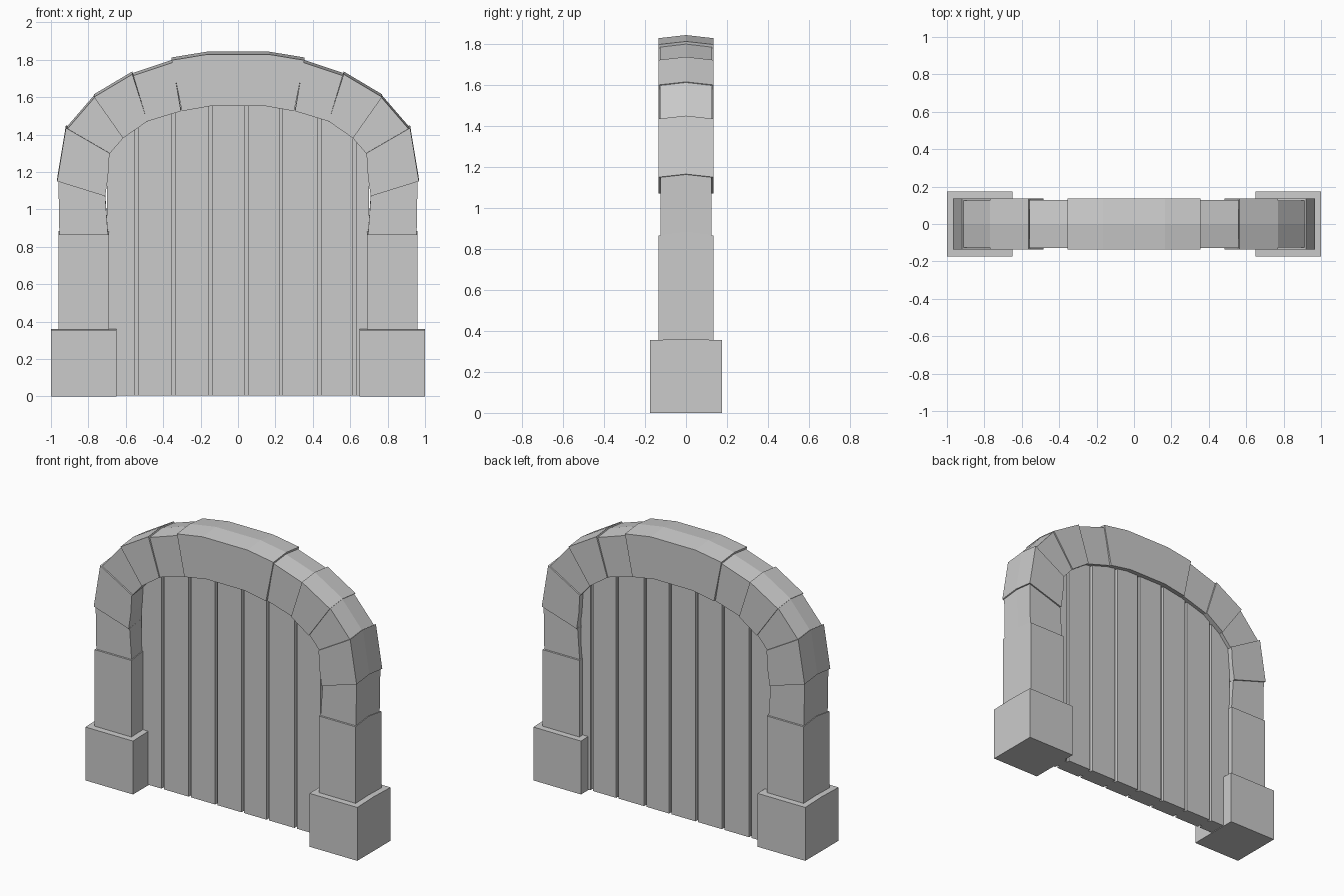
import bpy, bmesh

if "Cube" in bpy.data.objects:
    bpy.data.objects.remove(bpy.data.objects["Cube"])


def prism(name, pts, y0, y1, rise=0.0, mirror=False):
    """Extrude an x/z outline along y; the middle section is lifted to form a ridge."""
    sections = [(y0, 0), ((y0 + y1) / 2, rise), (y1, 0)] if rise else [(y0, 0), (y1, 0)]
    bm = bmesh.new()
    rings = [[bm.verts.new((x, y, z + (dz if z > 0 else 0))) for x, z in pts]
             for y, dz in sections]
    n = len(pts)
    for a, b in zip(rings, rings[1:]):
        for i in range(n):
            j = (i + 1) % n
            bm.faces.new((a[i], a[j], b[j], b[i]))
    bm.faces.new(rings[0])
    bm.faces.new(rings[-1])
    bmesh.ops.recalc_face_normals(bm, faces=bm.faces)
    mesh = bpy.data.meshes.new(name)
    bm.to_mesh(mesh)
    bm.free()
    ob = bpy.data.objects.new(name, mesh)
    bpy.context.collection.objects.link(ob)
    if mirror:
        m = ob.modifiers.new("Mirror", 'MIRROR')
        m.use_mirror_merge = False
    return ob


# Footings and pillars
prism("footing", [(0.65, 0), (1, 0), (1, 0.355), (0.65, 0.355)], -0.175, 0.175, 0.005, True)
prism("pillar", [(0.69, 0.34), (0.96, 0.34), (0.96, 0.865), (0.69, 0.865)],
      -0.135, 0.135, 0.018, True)

# Arch stones on one side, mirrored; alternate stones stand proud
stones = [
    (0.125, [(0.695, 0.86), (0.955, 0.86), (0.96, 1.15), (0.71, 1.07)]),
    (0.135, [(0.71, 1.07), (0.967, 1.15), (0.92, 1.435), (0.687, 1.30), (0.695, 1.17)]),
    (0.126, [(0.687, 1.297), (0.912, 1.43), (0.765, 1.6), (0.615, 1.38), (0.645, 1.345)]),
    (0.135, [(0.615, 1.38), (0.77, 1.6), (0.565, 1.722), (0.485, 1.47)]),
    (0.127, [(0.485, 1.47), (0.56, 1.715), (0.35, 1.785), (0.305, 1.525)]),
]
for i, (depth, pts) in enumerate(stones):
    prism(f"arch_stone_{i + 1}", pts, -depth, depth, 0.015, True)

# Keystone, symmetric about the middle
half = [(0.30, 1.525), (0.355, 1.797), (0.165, 1.828)]
under = [(-0.30, 1.525), (-0.14, 1.553), (0.14, 1.553)]
prism("keystone", half + [(-x, z) for x, z in reversed(half)] + under[1:],
      -0.135, 0.135, 0.015)

# Underside of the arch, used to trim the door
curve = [(0, 1.565), (0.14, 1.565), (0.305, 1.54), (0.485, 1.485),
         (0.615, 1.395), (0.695, 1.305), (0.72, 1.18)]


def arch_z(x):
    x = abs(x)
    for (xa, za), (xb, zb) in zip(curve, curve[1:]):
        if x <= xb:
            return za + (zb - za) * (x - xa) / (xb - xa)
    return curve[-1][1]


def door_outline(x0, x1):
    inner = [s * x for x, _ in curve for s in (1, -1) if x0 < s * x < x1]
    xs = sorted({x0, x1, *inner}, reverse=True)
    return [(x0, 0.004), (x1, 0.004)] + [(x, arch_z(x)) for x in xs]


# Door: recessed core with planks showing on both faces
prism("door_core", door_outline(-0.70, 0.70), 0.01, 0.08)
grooves = [-0.543, -0.343, -0.148, 0.045, 0.23, 0.435, 0.625]
edges = [-0.71] + grooves + [0.71]
for i, (a, b) in enumerate(zip(edges, edges[1:])):
    prism(f"door_plank_{i + 1}", door_outline(a + 0.009, b - 0.009), -0.015, 0.1)
